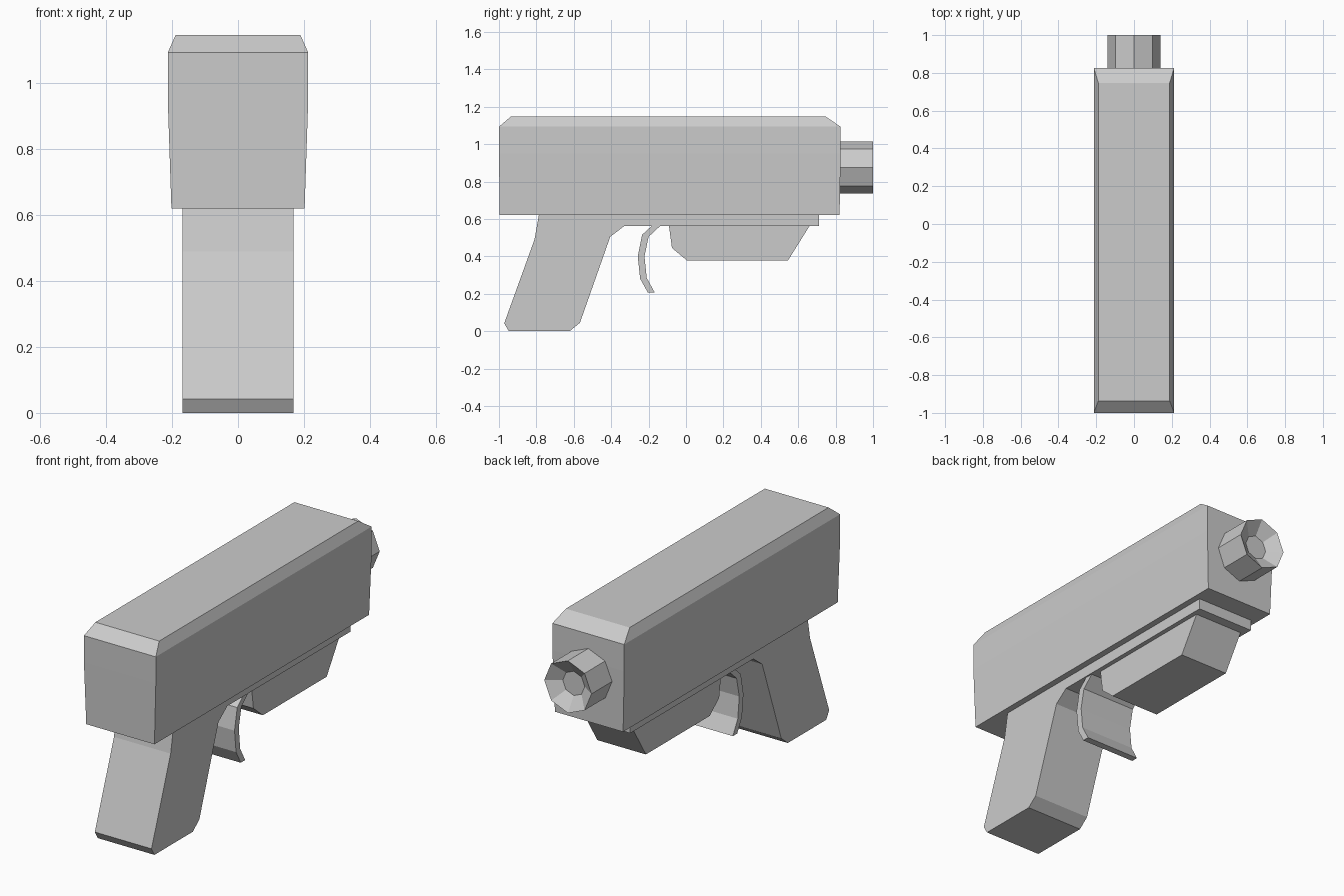
import bpy, bmesh
from math import sin, cos, pi

if "Cube" in bpy.data.objects:
    bpy.data.objects.remove(bpy.data.objects["Cube"])


def make_object(name, bm):
    bmesh.ops.recalc_face_normals(bm, faces=bm.faces)
    mesh = bpy.data.meshes.new(name)
    bm.to_mesh(mesh)
    bm.free()
    obj = bpy.data.objects.new(name, mesh)
    bpy.context.collection.objects.link(obj)
    return obj


def loft(name, rings):
    """Skin a series of equal-sized rings and cap both ends."""
    bm = bmesh.new()
    loops = [[bm.verts.new(p) for p in ring] for ring in rings]
    n = len(loops[0])
    for a, b in zip(loops, loops[1:]):
        for i in range(n):
            j = (i + 1) % n
            bm.faces.new((a[i], a[j], b[j], b[i]))
    bm.faces.new(loops[0])
    bm.faces.new(loops[-1])
    return make_object(name, bm)


def side_profile(name, points, half_width):
    """Extrude a (y, z) outline symmetrically across x."""
    return loft(name, [[(x, y, z) for y, z in points] for x in (-half_width, half_width)])


def rectangle(hw, back, front, z):
    return [(-hw, back, z), (hw, back, z), (hw, front, z), (-hw, front, z)]


def octagon(r, y, z=0.875):
    return [(r * cos(i * pi / 4), y, z + r * sin(i * pi / 4)) for i in range(8)]


# Upper body: slightly flared box with a chamfered top
loft("upper_body", [
    rectangle(0.202, -0.996, 0.821, 0.62),
    rectangle(0.213, -1.0, 0.827, 0.95),
    rectangle(0.213, -1.0, 0.827, 1.093),
    rectangle(0.189, -0.937, 0.747, 1.147),
])

# Octagonal nozzle with a shallow funnel recess
loft("nozzle", [octagon(0.14, 0.80), octagon(0.14, 1.0), octagon(0.065, 0.95)])

# Handle and the thin rail running forward from it
side_profile("handle_and_rail", [
    (-0.785, 0.63), (-0.81, 0.49), (-0.972, 0.042), (-0.947, 0.0),
    (-0.622, 0.0), (-0.567, 0.045), (-0.405, 0.505), (-0.33, 0.562),
    (0.712, 0.562), (0.712, 0.63)], 0.168)

# Block under the rail
side_profile("under_block", [
    (-0.092, 0.57), (-0.075, 0.445), (0.005, 0.378), (0.545, 0.378), (0.665, 0.57)], 0.144)

# Curved trigger blade
side_profile("trigger", [
    (-0.175, 0.57), (-0.235, 0.515), (-0.258, 0.40), (-0.245, 0.28), (-0.205, 0.208),
    (-0.168, 0.208), (-0.21, 0.285), (-0.222, 0.40), (-0.2, 0.505), (-0.13, 0.57)], 0.16)
